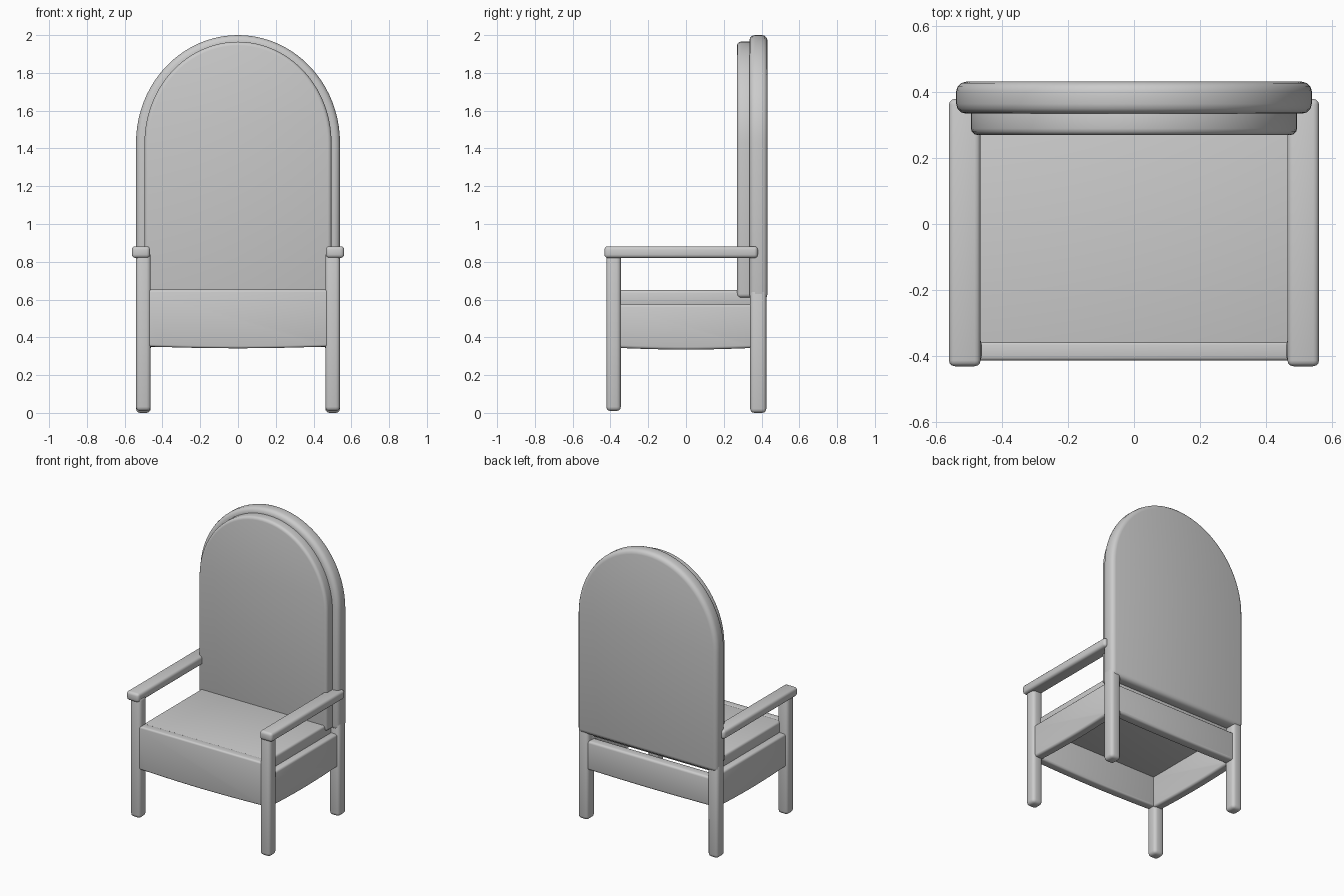
import bpy, bmesh, math

if "Cube" in bpy.data.objects:
    bpy.data.objects.remove(bpy.data.objects["Cube"])


def finish(name, bm, bevel, segments=3):
    """Round the sharp edges, then make a smooth-shaded object."""
    bmesh.ops.recalc_face_normals(bm, faces=bm.faces)
    edges = [e for e in bm.edges if e.calc_face_angle(0) > math.radians(40)]
    bmesh.ops.bevel(bm, geom=edges, offset=bevel, segments=segments,
                    profile=0.5, affect='EDGES', clamp_overlap=True)
    mesh = bpy.data.meshes.new(name)
    bm.to_mesh(mesh)
    bm.free()
    obj = bpy.data.objects.new(name, mesh)
    bpy.context.collection.objects.link(obj)
    bpy.ops.object.select_all(action='DESELECT')
    obj.select_set(True)
    bpy.context.view_layer.objects.active = obj
    bpy.ops.object.shade_smooth_by_angle(angle=math.radians(40))
    return obj


def prism(name, outline, axis, lo, hi, bevel):
    """Extrude a 2D outline along x or y."""
    bm = bmesh.new()
    place = (lambda p, d: (d, p[0], p[1])) if axis == 'x' else (lambda p, d: (p[0], d, p[1]))
    face = bm.faces.new([bm.verts.new(place(p, lo)) for p in outline])
    ext = bmesh.ops.extrude_face_region(bm, geom=[face])
    shift = (hi - lo, 0, 0) if axis == 'x' else (0, hi - lo, 0)
    verts = [v for v in ext['geom'] if isinstance(v, bmesh.types.BMVert)]
    bmesh.ops.translate(bm, verts=verts, vec=shift)
    return finish(name, bm, bevel)


def box(name, x, y, z, bevel):
    outline = [(y[0], z[0]), (y[1], z[0]), (y[1], z[1]), (y[0], z[1])]
    return prism(name, outline, 'x', x[0], x[1], bevel)


def arch(half, bottom, spring, top, steps=40):
    """Straight sides with a half-ellipse on top."""
    pts = [(-half, bottom), (half, bottom)]
    for i in range(steps + 1):
        a = math.pi * i / steps
        pts.append((half * math.cos(a), spring + (top - spring) * math.sin(a)))
    return pts


def sagging(a, b, low_end, low_mid, top, steps=12):
    """Rail outline whose lower edge dips gently in the middle."""
    pts = [(b, top), (a, top)]
    for i in range(steps + 1):
        t = i / steps
        pts.append((a + (b - a) * t, low_end + (low_mid - low_end) * math.sin(math.pi * t)))
    return pts


# Arched back: outer shell and the raised front pad
prism("back_frame", arch(0.54, 0.60, 1.43, 2.0), 'y', 0.335, 0.432, 0.03)
prism("back_pad", arch(0.495, 0.61, 1.43, 1.965), 'y', 0.27, 0.36, 0.02)

# Seat: top, front apron, back rail (hollow underneath)
box("seat", (-0.48, 0.48), (-0.40, 0.36), (0.56, 0.65), 0.015)
prism("front_apron", sagging(-0.50, 0.50, 0.352, 0.342, 0.652), 'y', -0.415, -0.355, 0.012)
prism("back_rail", sagging(-0.50, 0.50, 0.35, 0.345, 0.55), 'y', 0.345, 0.415, 0.015)

# Parts repeated on both sides
for side, s in (("left", -1), ("right", 1)):
    def span(a, b):
        return tuple(sorted((s * a, s * b)))
    box(side + "_front_leg", span(0.462, 0.54), (-0.422, -0.345), (0.01, 0.85), 0.022)
    box(side + "_back_leg", span(0.462, 0.54), (0.34, 0.425), (0.0, 0.66), 0.022)
    box(side + "_armrest", span(0.466, 0.562), (-0.432, 0.38), (0.82, 0.882), 0.018)
    prism(side + "_apron", sagging(-0.38, 0.38, 0.345, 0.335, 0.575),
          'x', *span(0.46, 0.525), 0.015)
